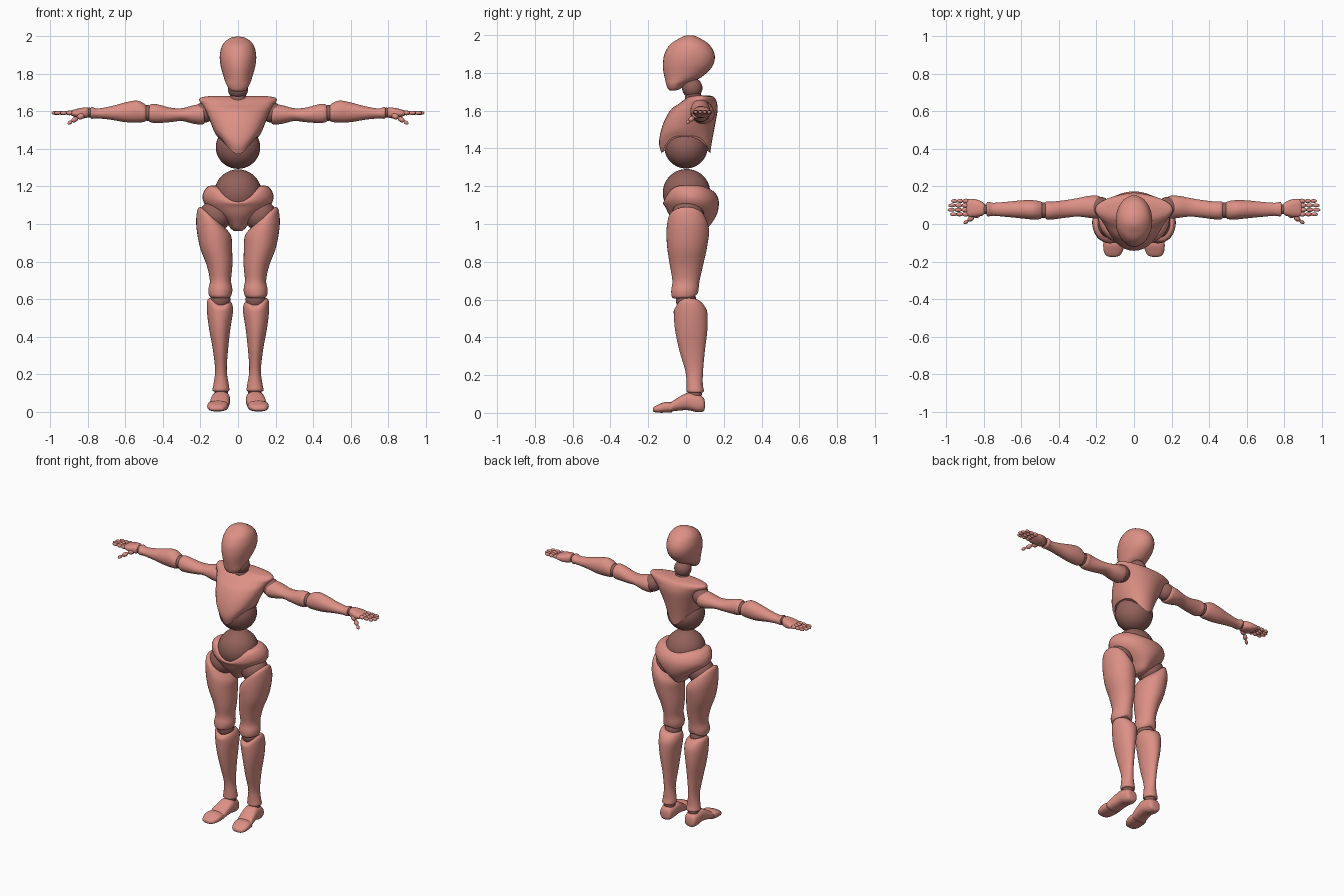
import bpy
import bmesh
import math
from mathutils import Vector

default_cube = bpy.data.objects.get("Cube")
if default_cube:
    bpy.data.objects.remove(default_cube, do_unlink=True)

created = []


def make_material(name, colour):
    material = bpy.data.materials.new(name)
    material.use_nodes = True
    material.diffuse_color = colour
    shader = material.node_tree.nodes["Principled BSDF"]
    shader.inputs["Base Color"].default_value = colour
    shader.inputs["Roughness"].default_value = .6
    return material


SKIN = make_material("salmon_body", (.72, .28, .235, 1))
JOINT = make_material("dark_joint", (.29, .12, .105, 1))


def finish(name, mesh_builder, material):
    bmesh.ops.recalc_face_normals(mesh_builder, faces=mesh_builder.faces)
    mesh = bpy.data.meshes.new(name)
    mesh_builder.to_mesh(mesh)
    mesh_builder.free()
    mesh.materials.append(material)
    part = bpy.data.objects.new(name, mesh)
    bpy.context.collection.objects.link(part)
    created.append(part)
    return part


def spline(before, start, end, after, t):
    """Smooth value between start and end."""
    return start + .5 * t * (end - before + t * (
        2 * before - 5 * start + 4 * end - after
        + t * (3 * (start - end) + after - before)))


def smooth_sections(sections, steps=4):
    last = len(sections) - 1
    result = []
    for i in range(last):
        group = [sections[max(0, min(last, i + k))] for k in (-1, 0, 1, 2)]
        for step in range(steps):
            result.append([spline(*values, step / steps) for values in zip(*group)])
    return result + [list(sections[-1])]


def signed_power(value, power):
    return math.copysign(abs(value) ** power, value)


def loft(name, axis, sections, side=1, material=SKIN, power=1, segments=32):
    """Skin rings along an axis: position, a low, a high, b low, b high,
    tilt across a, sag at b low, sag at b high."""
    order = {"x": (0, 1, 2), "y": (1, 0, 2), "z": (2, 0, 1)}[axis]
    padded = [tuple(s) + (0,) * (8 - len(s)) for s in sections]
    builder = bmesh.new()
    rings = []
    for pos, a0, a1, b0, b1, tilt, sag_low, sag_high in smooth_sections(padded):
        ring = []
        for k in range(segments):
            angle = math.tau * k / segments
            c, s = math.cos(angle), math.sin(angle)
            point = Vector()
            sag = sag_low if s < 0 else sag_high
            point[order[0]] = pos + tilt * c - sag * s ** 4
            point[order[1]] = (a0 + a1 + (a1 - a0) * signed_power(c, power)) / 2
            point[order[2]] = (b0 + b1 + (b1 - b0) * signed_power(s, power)) / 2
            point.x *= side
            ring.append(builder.verts.new(point))
        rings.append(ring)
    for low, high in zip(rings, rings[1:]):
        for k in range(segments):
            n = (k + 1) % segments
            builder.faces.new((low[k], low[n], high[n], high[k]))
    builder.faces.new(rings[0])
    builder.faces.new(rings[-1])
    return finish(name, builder, material)


def central(name, sections, **options):
    """Symmetric torso part: height, half width, front, back, sags."""
    return loft(name, "z", [(z, -w, w, front, back, 0, *sags)
                            for z, w, front, back, *sags in sections], **options)


def ball(name, centre, radius, material=JOINT, side=1, stretch=(1, 1, 1)):
    builder = bmesh.new()
    bmesh.ops.create_uvsphere(builder, u_segments=32, v_segments=20, radius=radius)
    bmesh.ops.scale(builder, vec=stretch, verts=builder.verts)
    place = Vector((centre[0] * side, centre[1], centre[2]))
    bmesh.ops.translate(builder, vec=place, verts=builder.verts)
    return finish(name, builder, material)


def capsule(name, start, end, radius, side):
    """Slightly plump finger bone between two points."""
    start, end = (Vector((p[0] * side, p[1], p[2])) for p in (start, end))
    builder = bmesh.new()
    bmesh.ops.create_uvsphere(builder, u_segments=12, v_segments=8, radius=1)
    length = (end - start).length / 2
    bmesh.ops.scale(builder, vec=(radius, radius, length), verts=builder.verts)
    turn = (end - start).to_track_quat("Z", "Y").to_matrix()
    bmesh.ops.rotate(builder, matrix=turn, verts=builder.verts)
    bmesh.ops.translate(builder, vec=(start + end) / 2, verts=builder.verts)
    return finish(name, builder, SKIN)


# Head and neck
central("head", [
    (1.707, .025, -.085, -.055), (1.715, .043, -.095, -.03), (1.74, .06, -.105, .0),
    (1.77, .072, -.112, .07), (1.81, .084, -.12, .12), (1.85, .094, -.122, .147),
    (1.9, .097, -.114, .151), (1.95, .085, -.085, .124), (1.98, .06, -.04, .08),
    (1.995, .03, -.01, .05), (1.999, .003, .015, .025)])
ball("neck_ball", (0, .033, 1.72), .054)
central("neck", [(1.64, .052, -.005, .1), (1.67, .046, -.005, .085), (1.7, .04, .0, .075)],
        material=JOINT)

# Chest with arched lower edge, over the waist ball
central("chest", [
    (1.467, .112, -.128, .128, .095, .095), (1.5, .13, -.143, .138, .07, .06),
    (1.55, .15, -.125, .155, .03, .02), (1.6, .17, -.085, .167),
    (1.635, .19, -.04, .165), (1.658, .207, -.01, .158), (1.674, .198, .015, .145),
    (1.681, .16, .035, .12)])
ball("waist_ball", (0, 0, 1.409), .115, stretch=(1.03, 1, 1))

# Pelvis with dipped front rim, around the belly ball
ball("belly_ball", (0, .003, 1.165), .126)
central("pelvis", [
    (.962, .02, .0, .08), (.975, .037, -.03, .11), (1.01, .068, -.06, .14),
    (1.05, .118, -.09, .163), (1.09, .165, -.11, .173), (1.13, .188, -.12, .172, .025, 0),
    (1.17, .184, -.122, .158, .06, .01), (1.2, .16, -.118, .135, .085, .02),
    (1.205, .13, -.1, .115, .085, .02)])

for label, side in (("left", 1), ("right", -1)):
    # Leg
    ball(label + "_hip_ball", (.12, .01, 1.045), .085, side=side)
    loft(label + "_thigh", "z", [
        (1.05, .11, .195, -.07, .075, .04), (1.035, .08, .215, -.092, .1, .045),
        (.97, .038, .223, -.103, .122, .03), (.88, .032, .204, -.1, .112),
        (.78, .03, .167, -.085, .09), (.7, .037, .15, -.072, .072),
        (.65, .03, .158, -.078, .066), (.615, .038, .153, -.075, .06, 0, 0, -.015),
        (.605, .055, .135, -.06, .045, 0, 0, -.015)], side)
    ball(label + "_knee_ball", (.094, .0, .597), .054, side=side)
    loft(label + "_shin", "z", [
        (.597, .04, .15, -.045, .075, .01, .03, .01), (.58, .03, .164, -.06, .095, .01, .03, .01),
        (.53, .027, .165, -.065, .113), (.44, .041, .154, -.058, .113),
        (.33, .053, .134, -.035, .1), (.22, .06, .122, -.003, .09),
        (.15, .05, .13, .003, .089), (.115, .046, .136, .003, .095),
        (.107, .055, .127, .015, .085)], side)
    ball(label + "_ankle_ball", (.09, .048, .1), .036, side=side)
    loft(label + "_foot", "y", [
        (.1, .075, .115, .025, .055), (.092, .055, .13, .008, .082),
        (.06, .047, .138, .004, .1), (.01, .042, .142, .014, .107),
        (-.04, .045, .15, .012, .082), (-.082, .05, .158, .006, .055)], side, power=.8)
    loft(label + "_toes", "y", [
        (-.075, .052, .16, .003, .056), (-.11, .052, .164, .001, .058),
        (-.145, .06, .161, .001, .045), (-.168, .076, .148, .004, .033),
        (-.175, .098, .128, .01, .024)], side, power=.8)

    # Arm
    ball(label + "_shoulder_ball", (.18, .09, 1.595), .055, side=side)
    loft(label + "_upper_arm", "x", [
        (.175, .045, .135, 1.545, 1.62), (.19, .03, .15, 1.53, 1.638),
        (.24, .033, .15, 1.535, 1.632), (.3, .04, .138, 1.549, 1.617),
        (.36, .034, .128, 1.543, 1.62), (.43, .025, .12, 1.538, 1.638),
        (.465, .025, .12, 1.542, 1.638), (.48, .04, .107, 1.555, 1.622)], side)
    ball(label + "_elbow_ball", (.483, .073, 1.592), .042, side=side)
    loft(label + "_forearm", "x", [
        (.485, .042, .108, 1.56, 1.622), (.498, .027, .12, 1.545, 1.64),
        (.54, .024, .127, 1.541, 1.658), (.6, .03, .126, 1.543, 1.648),
        (.68, .038, .118, 1.556, 1.627), (.75, .044, .113, 1.563, 1.616),
        (.78, .04, .118, 1.561, 1.625), (.787, .052, .105, 1.57, 1.615)], side)

    # Hand
    ball(label + "_wrist_ball", (.792, .079, 1.594), .026, side=side)
    loft(label + "_palm", "x", [
        (.795, .057, .105, 1.575, 1.615), (.808, .045, .118, 1.565, 1.622),
        (.845, .038, .132, 1.564, 1.617), (.88, .04, .134, 1.574, 1.608),
        (.893, .048, .128, 1.582, 1.602)], side, power=.8)
    for number, (finger, tip) in enumerate((("index", .98), ("middle", .994),
                                            ("ring", .99), ("little", .975))):
        y = .052 + number * .0235
        knuckle = .883
        bone = (tip - knuckle) / 3
        for joint in range(3):
            start = knuckle + joint * bone - .004
            capsule(f"{label}_{finger}_finger_{joint}", (start, y, 1.592),
                    (start + bone + .004, y, 1.592), .0125 - joint * .0012, side)
    thumb = [(.82, .06, 1.585), (.855, .04, 1.566), (.885, .018, 1.548), (.907, .003, 1.533)]
    for joint, (start, end) in enumerate(zip(thumb, thumb[1:])):
        capsule(f"{label}_thumb_{joint}", start, end, .018 - joint * .004, side)

# Smooth shading with crisp rims
bpy.ops.object.select_all(action="DESELECT")
for part in created:
    part.select_set(True)
bpy.context.view_layer.objects.active = created[0]
bpy.ops.object.shade_smooth_by_angle(angle=math.radians(45))
